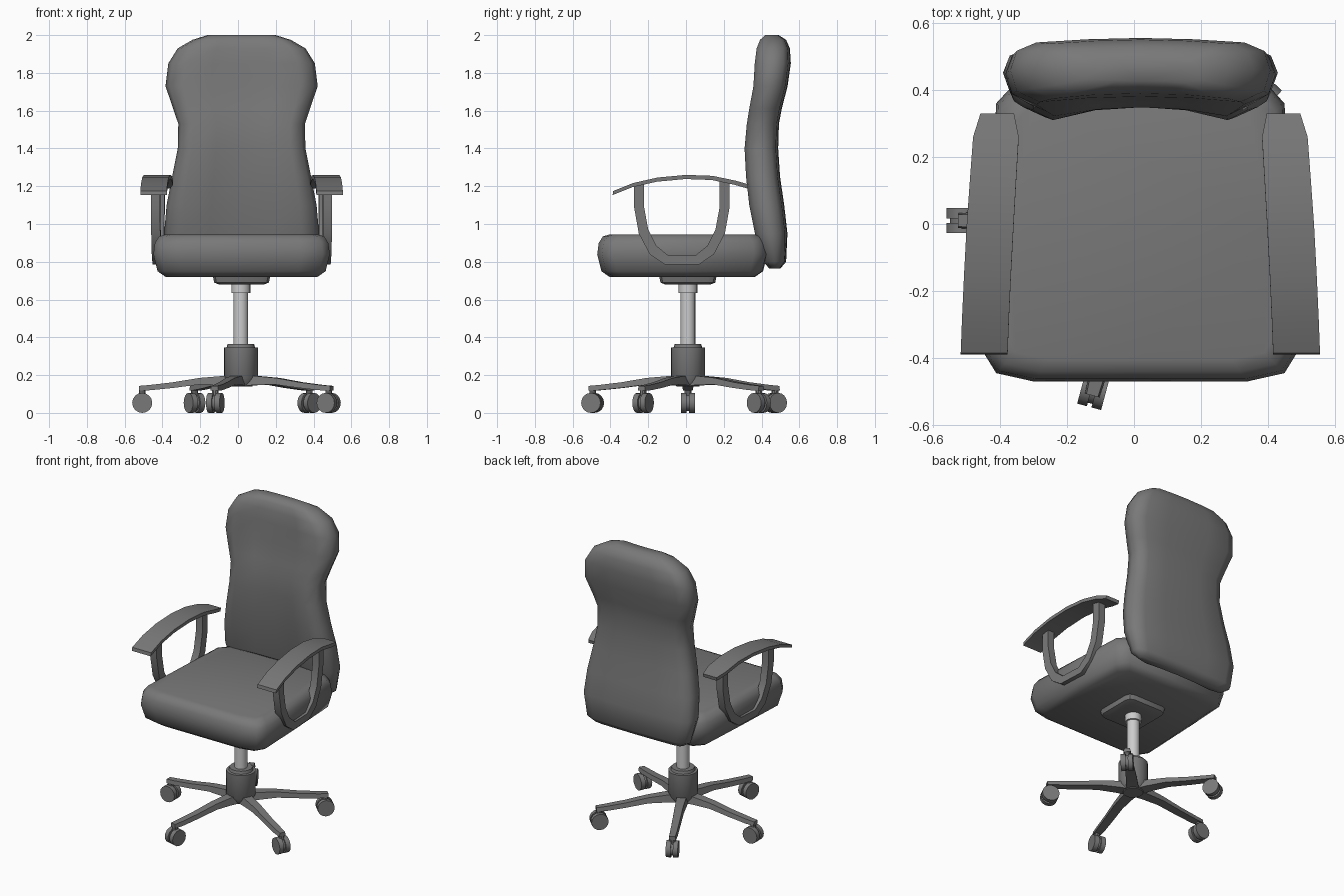
import bpy, bmesh, math
from mathutils import Matrix

if "Cube" in bpy.data.objects:
    bpy.data.objects.remove(bpy.data.objects["Cube"])

CX, CY = 0.015, 0.01  # base axis
UX = 0.019            # centre of seat, back and arms

dark = bpy.data.materials.new("dark_grey")
dark.diffuse_color = (0.19, 0.19, 0.19, 1)
dark.use_nodes = True
dark.node_tree.nodes["Principled BSDF"].inputs["Base Color"].default_value = dark.diffuse_color


def finish(name, bm, smooth, mirror=False, loc=(UX, 0, 0), rot=0.0, mat=dark):
    bmesh.ops.recalc_face_normals(bm, faces=bm.faces)
    me = bpy.data.meshes.new(name)
    bm.to_mesh(me)
    bm.free()
    ob = bpy.data.objects.new(name, me)
    bpy.context.collection.objects.link(ob)
    if mat:
        me.materials.append(mat)
    ob.location = loc
    ob.rotation_euler.z = rot
    if mirror:
        ob.modifiers.new("mirror", 'MIRROR')
    bpy.ops.object.select_all(action='DESELECT')
    ob.select_set(True)
    bpy.context.view_layer.objects.active = ob
    bpy.ops.object.shade_smooth_by_angle(angle=math.radians(smooth))
    return ob


def loft(name, rings, smooth=40, **kw):
    bm = bmesh.new()
    vs = [[bm.verts.new(p) for p in r] for r in rings]
    n = len(rings[0])
    for a, b in zip(vs, vs[1:]):
        for i in range(n):
            j = (i + 1) % n
            bm.faces.new((a[i], a[j], b[j], b[i]))
    bm.faces.new(vs[0])
    bm.faces.new(vs[-1])
    return finish(name, bm, smooth, **kw)


def lathe(name, profile, sides=20, **kw):
    rings = [[(r * math.cos(2 * math.pi * i / sides), r * math.sin(2 * math.pi * i / sides), z)
              for i in range(sides)] for r, z in profile]
    return loft(name, rings, 35, loc=(CX, CY, 0), **kw)


# Seat cushion: outline inset at several heights
half = [(0, -0.47), (0.318, -0.47), (0.43, -0.445), (0.467, -0.385), (0.45, 0.0),
        (0.43, 0.36), (0.37, 0.425), (0, 0.43)]
outline = half + [(-x, y) for x, y in half[-2:0:-1]]
rings = []
for z, inset in [(0.72, 0.065), (0.75, 0.022), (0.84, 0), (0.9, 0.008), (0.934, 0.03), (0.945, 0.065)]:
    sx, sy = 1 - inset / 0.467, 1 - inset / 0.45
    rings.append([(x * sx, -0.02 + (y + 0.02) * sy, z) for x, y in outline])
loft("seat", rings, 60)

# Backrest: dished cross-sections (z, half width, front y, rear y)
rings = []
for z, w, f, b in [(0.765, 0.33, 0.44, 0.50), (0.80, 0.38, 0.41, 0.53), (0.95, 0.41, 0.365, 0.537),
                   (1.1, 0.397, 0.335, 0.52), (1.25, 0.368, 0.318, 0.498), (1.4, 0.338, 0.31, 0.488),
                   (1.53, 0.335, 0.322, 0.492), (1.61, 0.362, 0.335, 0.507), (1.73, 0.403, 0.357, 0.538),
                   (1.85, 0.388, 0.364, 0.555), (1.93, 0.338, 0.374, 0.55),
                   (1.975, 0.26, 0.392, 0.53), (2.0, 0.18, 0.42, 0.49)]:
    t = b - f
    c = min(0.22 * t, 0.04) * (1 if z < 1.5 else 0.7 if z < 1.7 else 0.4)
    side = [(0, f + c), (0.4, f + 0.75 * c), (0.77, f), (0.95, f + 0.17 * t), (1, f + 0.5 * t),
            (0.95, b - 0.2 * t), (0.8, b - 0.07 * t), (0.4, b - 0.02 * t), (0, b)]
    ring = side + [(-x, y) for x, y in side[-2:0:-1]]
    rings.append([(x * w, y, z) for x, y in ring])
loft("backrest", rings, 60)

# Armrest pads: (y, top z, centre x, half width)
rings = []
for y, z, x, h in [(-0.385, 1.175, 0.466, 0.07), (-0.28, 1.217, 0.462, 0.07), (-0.15, 1.246, 0.456, 0.07),
                   (0, 1.26, 0.448, 0.07), (0.14, 1.255, 0.439, 0.069), (0.26, 1.23, 0.431, 0.068),
                   (0.33, 1.21, 0.427, 0.05)]:
    rings.append([(x - h, y, z), (x + h, y, z), (x + h, y - 0.004, z - 0.022), (x - h, y - 0.004, z - 0.022)])
loft("armrest_pads", rings, 30, mirror=True)

# U-shaped armrest supports
outer = [(0.253, 1.205), (0.253, 1.09), (0.228, 0.95), (0.17, 0.84), (0.09, 0.785)]
inner = [(0.2, 1.22), (0.2, 1.09), (0.178, 0.97), (0.135, 0.885), (0.07, 0.832)]
rings = []
for s, order in ((-1, range(5)), (1, range(4, -1, -1))):
    for i in order:
        ring = []
        for (y, z), signs in ((outer[i], (-1, 1)), (inner[i], (1, -1))):
            y = s * y - 0.022
            z += 0.02 if s > 0 and i == 0 else 0
            ring += [(0.442 - 0.05 * y + k * 0.024, y, z) for k in signs]
        rings.append(ring)
loft("armrest_supports", rings, 40, mirror=True)

# Plate under the seat
rings = []
for z, h in [(0.68, 0.12), (0.69, 0.145), (0.725, 0.152)]:
    k = h - 0.04
    rings.append([(x, y + CY, z) for x, y in
                  [(-k, -h), (k, -h), (h - 0.012, -h + 0.012), (h, -k), (h, k), (h - 0.012, h - 0.012), (k, h),
                   (-k, h), (-h + 0.012, h - 0.012), (-h, k), (-h, -k), (-h + 0.012, -h + 0.012)]])
loft("seat_plate", rings, 40)

# Gas lift column (pale) and hub
lathe("lift_collar", [(0.05, 0.635), (0.05, 0.69)], mat=None)
lathe("lift_column", [(0.039, 0.34), (0.039, 0.65)], mat=None)
lathe("base_hub", [(0.06, 0.14), (0.09, 0.185), (0.09, 0.345), (0.075, 0.347), (0.07, 0.365)])


# Star base legs and twin-wheel casters
def caster(name, rot, radius):
    bm = bmesh.new()
    turn = Matrix.Rotation(math.pi / 2, 4, 'X')
    for y, r, d in ((-0.022, 0.053, 0.03), (0.022, 0.053, 0.03), (0, 0.042, 0.03)):
        bmesh.ops.create_cone(bm, cap_ends=True, segments=16, radius1=r, radius2=r, depth=d,
                              matrix=Matrix.Translation((0, y, 0.053)) @ turn)
    bmesh.ops.create_cone(bm, cap_ends=True, segments=10, radius1=0.018, radius2=0.018, depth=0.07,
                          matrix=Matrix.Translation((0, 0, 0.1)))
    loc = (CX + radius * math.cos(rot), CY + radius * math.sin(rot), 0)
    finish(name, bm, 35, loc=loc, rot=rot)


for i, a in enumerate((180, 255, -27, 46, 118)):
    rot = math.radians(a)
    rings = [[(r, -w, b), (r, w, b), (r, w * 0.8, t), (r, -w * 0.8, t)] for r, t, b, w in
             [(0, 0.195, 0.14, 0.04), (0.1, 0.195, 0.148, 0.036), (0.22, 0.185, 0.15, 0.031),
              (0.36, 0.162, 0.132, 0.028), (0.48, 0.148, 0.12, 0.026), (0.54, 0.143, 0.118, 0.022)]]
    loft(f"base_leg_{i}", rings, 30, loc=(CX, CY, 0), rot=rot)
    caster(f"caster_{i}", rot, 0.522)
